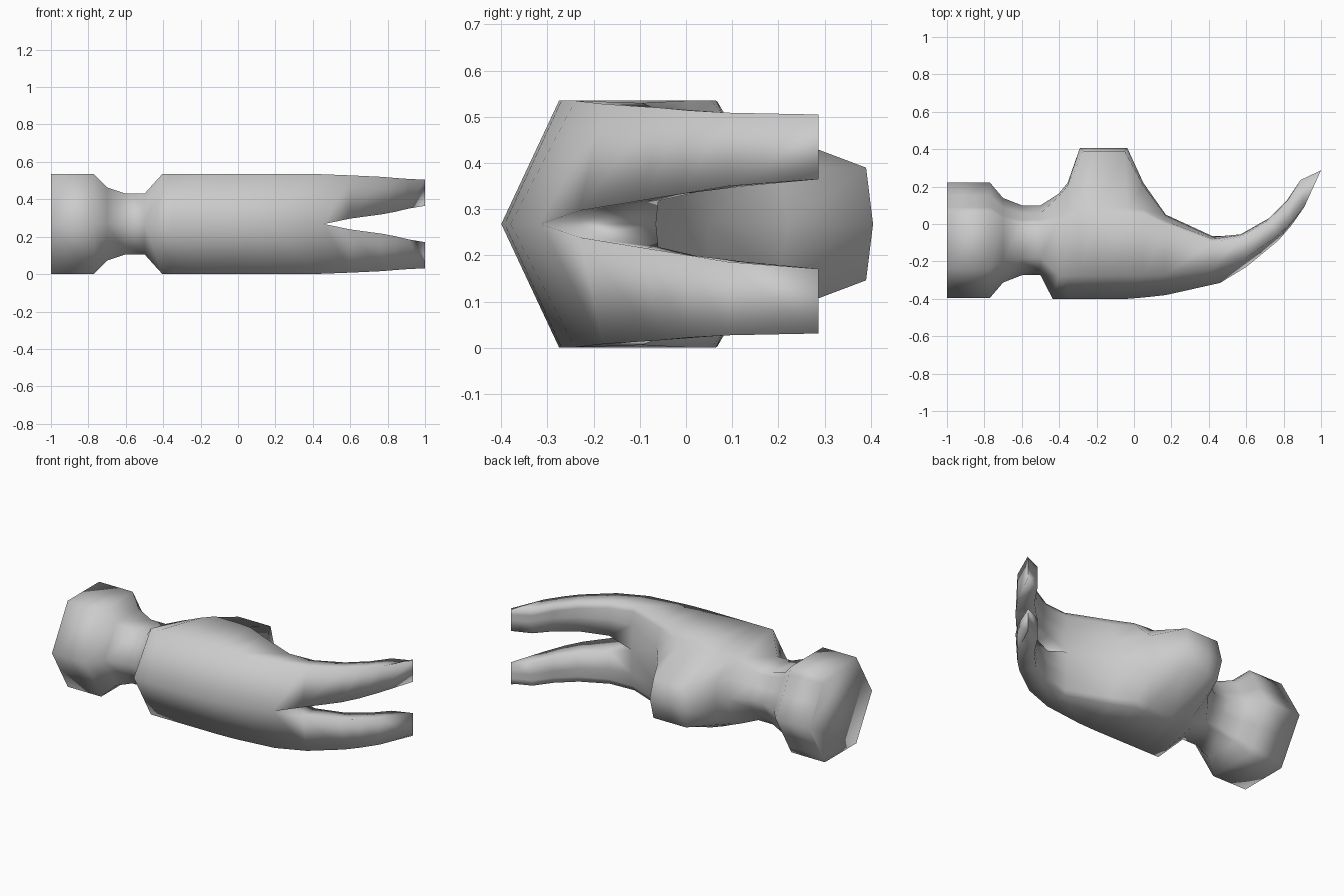
import bpy, bmesh, math

if "Cube" in bpy.data.objects:
    bpy.data.objects.remove(bpy.data.objects["Cube"])

ZC = 0.268  # mirror plane height


def mix(a, b, t):
    return tuple(p + (q - p) * t for p, q in zip(a, b))


def hexagon(x, r, yc=-0.087):
    """Upper half of a hexagonal section, back flank split to match the body."""
    p = [(x, yc - r * math.cos(i * math.pi / 3), ZC + r * math.sin(i * math.pi / 3))
         for i in range(4)]
    return p[:3] + [mix(p[2], p[3], .15), mix(p[2], p[3], .55), p[3]]


def body(x, yf, yc, top, yb, shoulder=None, zk=0.39, bulge=0.015, xf=None, xk=None):
    """Upper half of a body section: front ridge, front corner, top, shoulder, back corner, back."""
    t = (x,) + top
    k = (x if xk is None else xk, yb - bulge, zk)
    e = (x,) + shoulder if shoulder else mix(t, k, .15)
    return [(x if xf is None else xf, yf, ZC), (x, yc, .535), t, e, k, (x, yb, ZC)]


def claw(front, back, zf, zb, zo, lean=0.0):
    """Section of one claw: front inner/outer, back outer/shoulder/middle/inner."""
    (fx, fy), (bx, by) = front, back
    return [(fx, fy, zf), (fx, fy + lean, zo), (bx, by - lean * .3, zo - .008),
            (bx, by - lean * .1, zo - .04), (bx, by, (zb + zo) / 2), (bx, by - lean * .1, zb)]


# Striking face, neck, handle boss
shoulder = (.085, .505)
sections = [
    hexagon(-1.0, .308),
    hexagon(-0.77, .308),
    hexagon(-0.70, .226),
    hexagon(-0.60, .187),
    hexagon(-0.50, .187),
    body(-.405, -.40, -.275, (.026, .468), .16, xf=-.435),
    body(-.355, -.40, -.275, (.036, .485), .22),
    body(-.29, -.40, -.275, (.05, .508), .405, xk=-.27),
    body(-.20, -.40, -.275, (.065, .535), .405, shoulder),
    body(-.035, -.40, -.275, (.065, .535), .405, shoulder, xk=-.05),
    body(.05, -.393, -.275, (.055, .535), .22, (.08, .505)),
    body(.17, -.38, -.27, (.0, .535), .05, (.015, .50), bulge=.005),
    body(.42, -.315, -.24, (-.095, .53), -.065, (-.08, .50), zk=.42, bulge=.005, xf=.46),
]
n_body = len(sections)
# Curved claw tapering to a chisel edge
sections += [
    claw((.60, -.23), (.57, -.055), .297, .318, .528, .05),
    claw((.77, -.09), (.72, .03), .320, .338, .520, .03),
    claw((.84, -.01), (.82, .13), .333, .350, .514, .015),
    claw((.91, .09), (.89, .235), .350, .360, .509),
    claw((1.0, .287), (1.0, .287), .365, .365, .505),
]

bm = bmesh.new()
rings = [[bm.verts.new(p) for p in s] for s in sections]
bm.faces.new(rings[0])
for i in range(len(rings) - 1):
    a, b = rings[i], rings[i + 1]
    for j in range(5):
        bm.faces.new((a[j], b[j], b[j + 1], a[j + 1]))
    if i >= n_body - 1:  # inner wall of the nail slot
        bm.faces.new((a[5], b[5], b[0], a[0]))

# Mirror the half to the other side and weld
geo = bmesh.ops.duplicate(bm, geom=bm.verts[:] + bm.edges[:] + bm.faces[:])["geom"]
for v in geo:
    if isinstance(v, bmesh.types.BMVert):
        v.co.z = 2 * ZC - v.co.z
bmesh.ops.remove_doubles(bm, verts=bm.verts[:], dist=0.0005)
bmesh.ops.dissolve_degenerate(bm, edges=bm.edges[:], dist=0.0005)
bmesh.ops.recalc_face_normals(bm, faces=bm.faces[:])
for f in bm.faces:
    f.smooth = True

mesh = bpy.data.meshes.new("hammer_head")
bm.to_mesh(mesh)
bm.free()
obj = bpy.data.objects.new("hammer_head", mesh)
bpy.context.collection.objects.link(obj)
